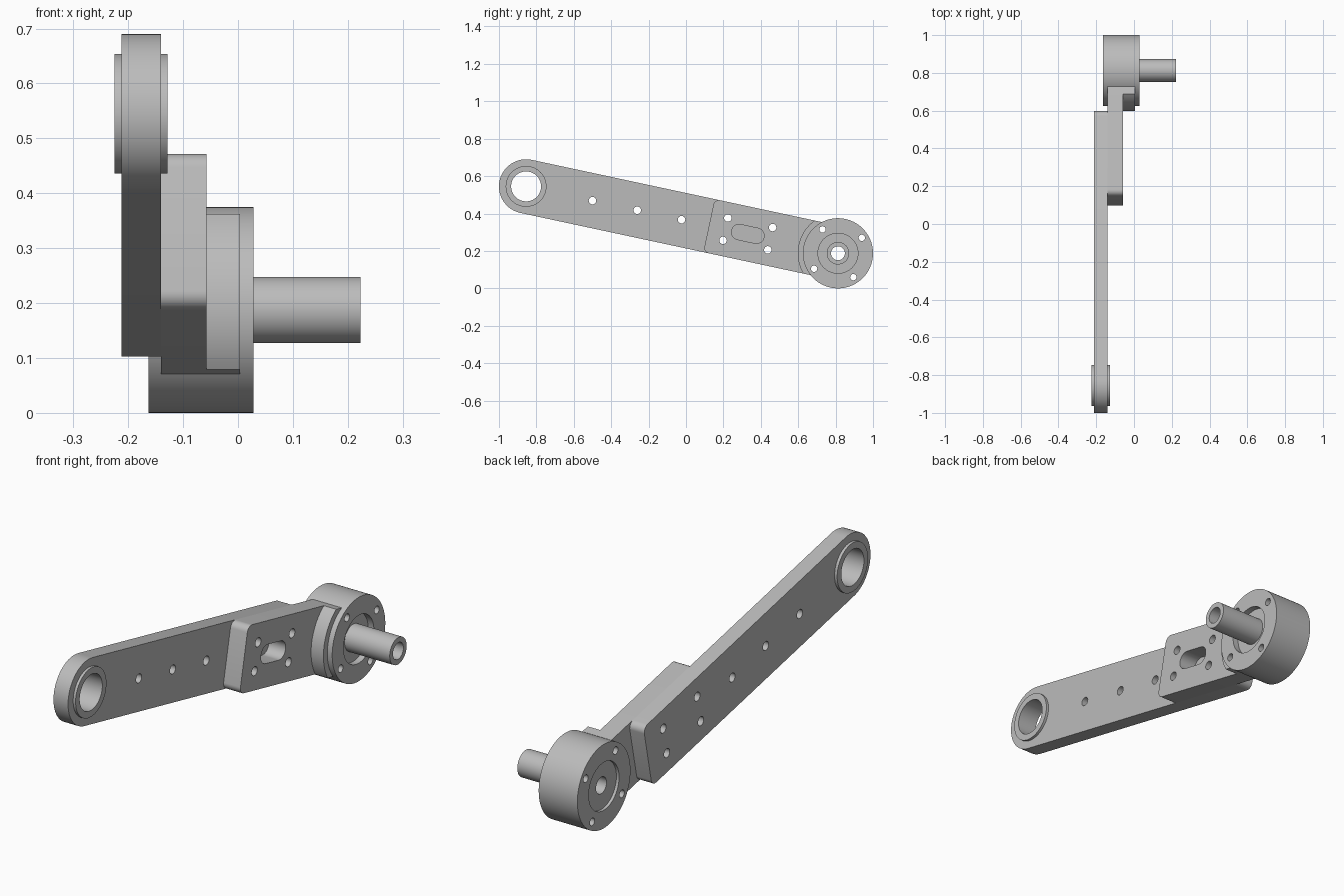
import bpy, math
from math import cos, sin, radians, asin, pi
from mathutils import Matrix

if "Cube" in bpy.data.objects:
    bpy.data.objects.remove(bpy.data.objects["Cube"])

# Arm frame: u runs from the eye centre to the hub centre, v across, extruded along world x
EYE, HUB = (-0.855, 0.545), (0.8125, 0.1875)
ANG = math.atan2(EYE[1] - HUB[1], HUB[0] - EYE[0])
L = math.hypot(HUB[0] - EYE[0], HUB[1] - EYE[1])
C, S = cos(ANG), sin(ANG)
FRAME = Matrix(((0, 0, 1, 0), (C, S, 0, EYE[0]), (-S, C, 0, EYE[1]), (0, 0, 0, 1)))
W, FIL = 0.145, 0.03          # arm half width, corner fillet
HUB_R, PAD_R = 0.1875, 0.215

grey = bpy.data.materials.new("plain grey")
grey.diffuse_color = (0.5, 0.5, 0.5, 1)
grey.use_nodes = True
grey.node_tree.nodes["Principled BSDF"].inputs["Base Color"].default_value = grey.diffuse_color


def arc(u, v, r, a0, a1, n=12):
    return [(u + r * cos(radians(a0 + (a1 - a0) * i / n)),
             v + r * sin(radians(a0 + (a1 - a0) * i / n))) for i in range(n + 1)]


def circle(u, v, r, n=48):
    return arc(u, v, r, 0, 360, n)[:-1]


def prism(name, loops, x0, x1):
    """Extrude an outline (first loop) with holes (other loops) between x0 and x1."""
    cu = bpy.data.curves.new(name, 'CURVE')
    cu.dimensions, cu.fill_mode, cu.extrude = '2D', 'BOTH', (x1 - x0) / 2
    for pts in loops:
        sp = cu.splines.new('POLY')
        sp.points.add(len(pts) - 1)
        for p, (u, v) in zip(sp.points, pts):
            p.co = (u, v, 0, 1)
        sp.use_cyclic_u = True
    ob = bpy.data.objects.new(name, cu)
    bpy.context.collection.objects.link(ob)
    ob.matrix_world = Matrix.Translation(((x0 + x1) / 2, 0, 0)) @ FRAME
    bpy.ops.object.select_all(action='DESELECT')
    ob.select_set(True)
    bpy.context.view_layer.objects.active = ob
    bpy.ops.object.convert(target='MESH')
    ob = bpy.context.object
    ob.data.materials.clear()
    ob.data.materials.append(grey)
    bpy.ops.object.shade_smooth_by_angle(angle=radians(30))
    return ob


# Screw holes shared by the long bar and the joint plate
plate_holes = [circle(u, v, 0.02, 24) for u in (1.09, 1.335) for v in (-0.061, 0.061)]

# Long bar with rounded eye end
END = 1.46
bar = (arc(0, 0, W, 90, 270, 40)
       + arc(END - FIL, -W + FIL, FIL, -90, 0, 8)
       + arc(END - FIL, W - FIL, FIL, 0, 90, 8))
bar_holes = [circle(u, 0, 0.02, 24) for u in (0.363, 0.608, 0.85)]
prism("long_bar", [bar, circle(0, 0, 0.109, 64)] + bar_holes + plate_holes, -0.212, -0.14)

# Bushing in the eye
prism("eye_bushing", [circle(0, 0, 0.109, 64), circle(0, 0, 0.08, 64)], -0.225, -0.128)

# Joint plate with slot, ending against the hub
START = 1.0
r_in = HUB_R - 0.002
a_in = math.degrees(asin(W / r_in))
plate = (arc(START + FIL, W - FIL, FIL, 90, 180, 8)
         + arc(START + FIL, -W + FIL, FIL, 180, 270, 8)
         + arc(L, 0, r_in, 180 + a_in, 180 - a_in, 24))
slot = arc(1.165, 0, 0.041, 90, 270, 16) + arc(1.26, 0, 0.041, -90, 90, 16)
prism("joint_plate", [plate, slot] + plate_holes, -0.14, -0.057)

# Curved pad that thickens the plate beside the hub
a_out = math.degrees(asin(W / PAD_R))
pad = (arc(L, 0, PAD_R, 180 - a_out, 180 + a_out, 24)
       + arc(L, 0, r_in, 180 + a_in, 180 - a_in, 24))
prism("hub_pad", [pad], -0.057, 0.004)

# Hub housing with four bolt holes
bolts = [circle(L + 0.152 * cos(a), 0.152 * sin(a), 0.017, 24)
         for a in (pi / 4 + k * pi / 2 for k in range(4))]
prism("hub_housing", [circle(L, 0, HUB_R, 96), circle(L, 0, 0.107, 64)] + bolts, -0.163, 0.028)

# Recessed bearing and hollow shaft
prism("hub_bearing", [circle(L, 0, 0.107, 64), circle(L, 0, 0.06)], -0.15, 0.0)
prism("hollow_shaft", [circle(L, 0, 0.06), circle(L, 0, 0.037)], -0.15, 0.223)
